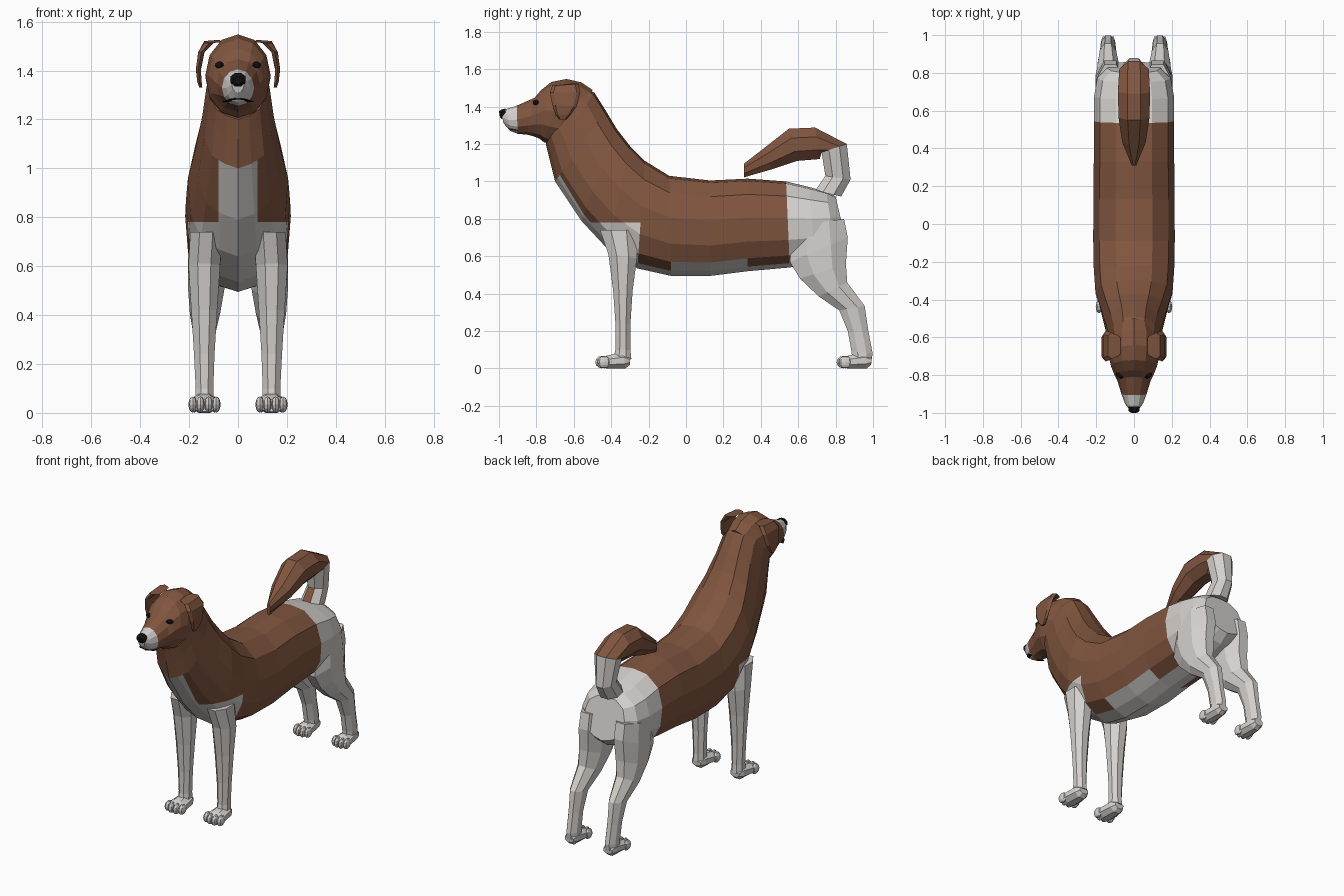
import bpy, bmesh, math
from mathutils import Vector, Matrix


def material(name, rgb):
    m = bpy.data.materials.new(name)
    m.diffuse_color = (*rgb, 1)
    return m


BROWN = material("brown fur", (0.22, 0.092, 0.05))
WHITE = material("white fur", (0.66, 0.635, 0.61))
BLACK = material("black", (0.006, 0.006, 0.006))
MATS = [BROWN, WHITE, BLACK]

# Cross-sections: (sideways fraction, fraction from first to second edge point)
OCT = [(math.cos(a) / 0.924, 0.5 - 0.5 * math.sin(a) / 0.924)
       for a in [math.radians(22.5 + 45 * i) for i in range(8)]]
SOFT = [(math.cos(a), 0.5 - 0.5 * math.sin(a))
        for a in [math.radians(30 * i) for i in range(12)]]


def mirrored(half):
    return half + [(-u, t) for u, t in reversed(half) if u]


TORSO = mirrored([(0, 0), (0.45, 0.025), (0.85, 0.17), (1, 0.42), (0.95, 0.68),
                  (0.74, 0.86), (0.38, 0.95), (0, 1)])


def finish(name, bm, rule):
    bmesh.ops.recalc_face_normals(bm, faces=bm.faces)
    for f in bm.faces:
        f.material_index = rule(f.calc_center_median())
    me = bpy.data.meshes.new(name)
    bm.to_mesh(me)
    bm.free()
    for m in MATS:
        me.materials.append(m)
    ob = bpy.data.objects.new(name, me)
    bpy.context.collection.objects.link(ob)
    return ob


def loft_mesh(rings, profile, cx=0):
    """Each ring: first edge (y, z), second edge (y, z), half width[, x offset]."""
    bm = bmesh.new()
    loops = []
    for a, b, w, *dx in rings:
        x0 = cx + (dx[0] if dx else 0)
        loops.append([bm.verts.new((x0 + u * w, a[0] + (b[0] - a[0]) * t,
                                    a[1] + (b[1] - a[1]) * t)) for u, t in profile])
    n = len(profile)
    for p, q in zip(loops, loops[1:]):
        for i in range(n):
            bm.faces.new((p[i], p[(i + 1) % n], q[(i + 1) % n], q[i]))
    bm.faces.new(loops[0])
    bm.faces.new(loops[-1])
    return bm


def loft(name, rings, profile, rule, cx=0):
    return finish(name, loft_mesh(rings, profile, cx), rule)


def blob(name, centre, size, mat, turn=0):
    bm = bmesh.new()
    bmesh.ops.create_uvsphere(bm, u_segments=8, v_segments=6, radius=1)
    bm.transform(Matrix.Translation(centre) @ Matrix.Rotation(turn, 4, 'Z')
                 @ Matrix.Diagonal((*size, 1)))
    return finish(name, bm, lambda c: mat)


# Torso and neck in one skin
body = loft_mesh([
    ((0.80, 0.92), (0.86, 0.66), 0.14),
    ((0.75, 0.945), (0.80, 0.61), 0.195),
    ((0.66, 0.97), (0.69, 0.57), 0.212),
    ((0.535, 1.0), (0.555, 0.54), 0.212),
    ((0.33, 1.015), (0.33, 0.52), 0.213),
    ((0.13, 1.005), (0.13, 0.495), 0.215),
    ((-0.09, 1.03), (-0.08, 0.495), 0.216),
    ((-0.22, 1.11), (-0.26, 0.535), 0.213),
    ((-0.30, 1.19), (-0.42, 0.64), 0.205),
    ((-0.37, 1.28), (-0.56, 0.79), 0.175),
    ((-0.43, 1.38), (-0.70, 1.0), 0.145),
    ((-0.49, 1.475), (-0.73, 1.12), 0.13),
    ((-0.55, 1.50), (-0.75, 1.2), 0.12)], TORSO)
# Straight colour edges above the forelegs and beside the chest blaze
for co, no in (((0, 0, 0.78), (0, 0, 1)), ((0.08, 0, 0), (1, 0, 0)), ((-0.08, 0, 0), (1, 0, 0))):
    front = [f for f in body.faces if f.calc_center_median().y < -0.24]
    geom = front + list({e for f in front for e in f.edges}) + list({v for f in front for v in f.verts})
    bmesh.ops.bisect_plane(body, geom=geom, plane_co=Vector(co), plane_no=Vector(no))


def body_colour(c):
    if c.y > 0.545:
        return 1
    if c.y < -0.23:
        chest = abs(c.x) < 0.08 and c.z < 1.0 and c.y < -0.44
        return int(c.z < 0.78 or chest)
    return int(c.z < 0.565)


finish("body", body, body_colour)

# Head: skull tapering into the muzzle
loft("head", [
    ((-0.50, 1.49), (-0.62, 1.20), 0.11),
    ((-0.56, 1.53), (-0.72, 1.20), 0.132),
    ((-0.64, 1.548), (-0.76, 1.21), 0.134),
    ((-0.72, 1.532), (-0.785, 1.23), 0.122),
    ((-0.775, 1.488), (-0.82, 1.243), 0.104),
    ((-0.81, 1.447), (-0.85, 1.25), 0.088),
    ((-0.905, 1.405), (-0.90, 1.255), 0.066),
    ((-0.96, 1.388), (-0.94, 1.27), 0.048),
    ((-0.99, 1.375), (-0.975, 1.31), 0.025)], SOFT, lambda c: int(c.y < -0.9))

# Nose pad and mouth line
loft("nose", [((-0.965, 1.39), (-0.965, 1.345), 0.03),
              ((-0.988, 1.384), (-0.985, 1.335), 0.03),
              ((-1.0, 1.375), (-0.995, 1.345), 0.018)], OCT, lambda c: 2)
loft("mouth", [((-0.90, 1.276), (-0.90, 1.270), 0.063),
               ((-0.935, 1.281), (-0.935, 1.276), 0.047),
               ((-0.953, 1.287), (-0.953, 1.283), 0.026)], OCT, lambda c: 2)

# Tail: white upright root, brown plume curling forward
loft("tail", [
    ((0.83, 0.92), (0.69, 0.95), 0.065),
    ((0.88, 1.01), (0.745, 1.03), 0.055),
    ((0.86, 1.20), (0.725, 1.155), 0.078),
    ((0.69, 1.288), (0.715, 1.12), 0.085),
    ((0.55, 1.282), (0.595, 1.11), 0.082),
    ((0.42, 1.18), (0.46, 1.065), 0.062),
    ((0.31, 1.095), (0.31, 1.022), 0.012)], OCT,
    lambda c: int(c.z < 1.14 and c.y > 0.73))

EAR = mirrored([(0, 0), (1, 0.12), (1, 0.88), (0, 1)])
for side, s in (("left", 1), ("right", -1)):
    # Eyes and drooping ears
    blob(side + "_eye", (s * 0.076, -0.802, 1.422), (0.022, 0.013, 0.015), 2, s * 0.6)
    loft(side + "_ear", [
        ((-0.70, 1.515), (-0.59, 1.525), 0.014, s * 0.085),
        ((-0.715, 1.512), (-0.575, 1.522), 0.020, s * 0.118),
        ((-0.728, 1.475), (-0.565, 1.475), 0.013, s * 0.150),
        ((-0.715, 1.41), (-0.585, 1.40), 0.010, s * 0.162),
        ((-0.695, 1.355), (-0.615, 1.36), 0.009, s * 0.158),
        ((-0.675, 1.33), (-0.645, 1.33), 0.006, s * 0.152)], EAR, lambda c: 0)

    # Legs, listed from shoulder or hip down to ankle
    loft(side + "_front_leg", [
        ((-0.46, 0.74), (-0.26, 0.74), 0.065, s * 0.13),
        ((-0.415, 0.61), (-0.262, 0.59), 0.065, s * 0.138),
        ((-0.39, 0.42), (-0.285, 0.42), 0.053, s * 0.138),
        ((-0.377, 0.24), (-0.297, 0.24), 0.042, s * 0.138),
        ((-0.378, 0.10), (-0.297, 0.10), 0.036, s * 0.137),
        ((-0.39, 0.04), (-0.292, 0.05), 0.038, s * 0.137)], OCT, lambda c: 1)
    loft(side + "_hind_leg", [
        ((0.57, 0.76), (0.845, 0.80), 0.075, s * 0.125),
        ((0.555, 0.57), (0.865, 0.70), 0.080, s * 0.125),
        ((0.61, 0.48), (0.855, 0.56), 0.074, s * 0.130),
        ((0.71, 0.385), (0.862, 0.46), 0.062, s * 0.135),
        ((0.82, 0.31), (0.955, 0.335), 0.044, s * 0.138),
        ((0.865, 0.20), (0.975, 0.20), 0.036, s * 0.138),
        ((0.885, 0.09), (0.998, 0.08), 0.036, s * 0.137),
        ((0.89, 0.035), (0.99, 0.03), 0.038, s * 0.137)], OCT, lambda c: 1)

    # Paws with four toes each
    for end, y, wide in (("front", 0, 1), ("hind", 1.29, 0.85)):
        cx = s * 0.137
        loft(f"{side}_{end}_paw", [
            ((y - 0.297, 0.06), (y - 0.30, 0.02), 0.03),
            ((y - 0.335, 0.085), (y - 0.325, 0.0), 0.045 * wide),
            ((y - 0.42, 0.07), (y - 0.42, 0.0), 0.057 * wide),
            ((y - 0.455, 0.055), (y - 0.455, 0.005), 0.05 * wide)], OCT, lambda c: 1, cx)
        for i, dx in enumerate((-0.048, -0.017, 0.017, 0.048)):
            back = 0.012 if i in (0, 3) else 0
            blob(f"{side}_{end}_toe_{i + 1}", (cx + dx * wide, y - 0.45 + back, 0.034),
                 (0.018 * wide, 0.035, 0.033), 1)
